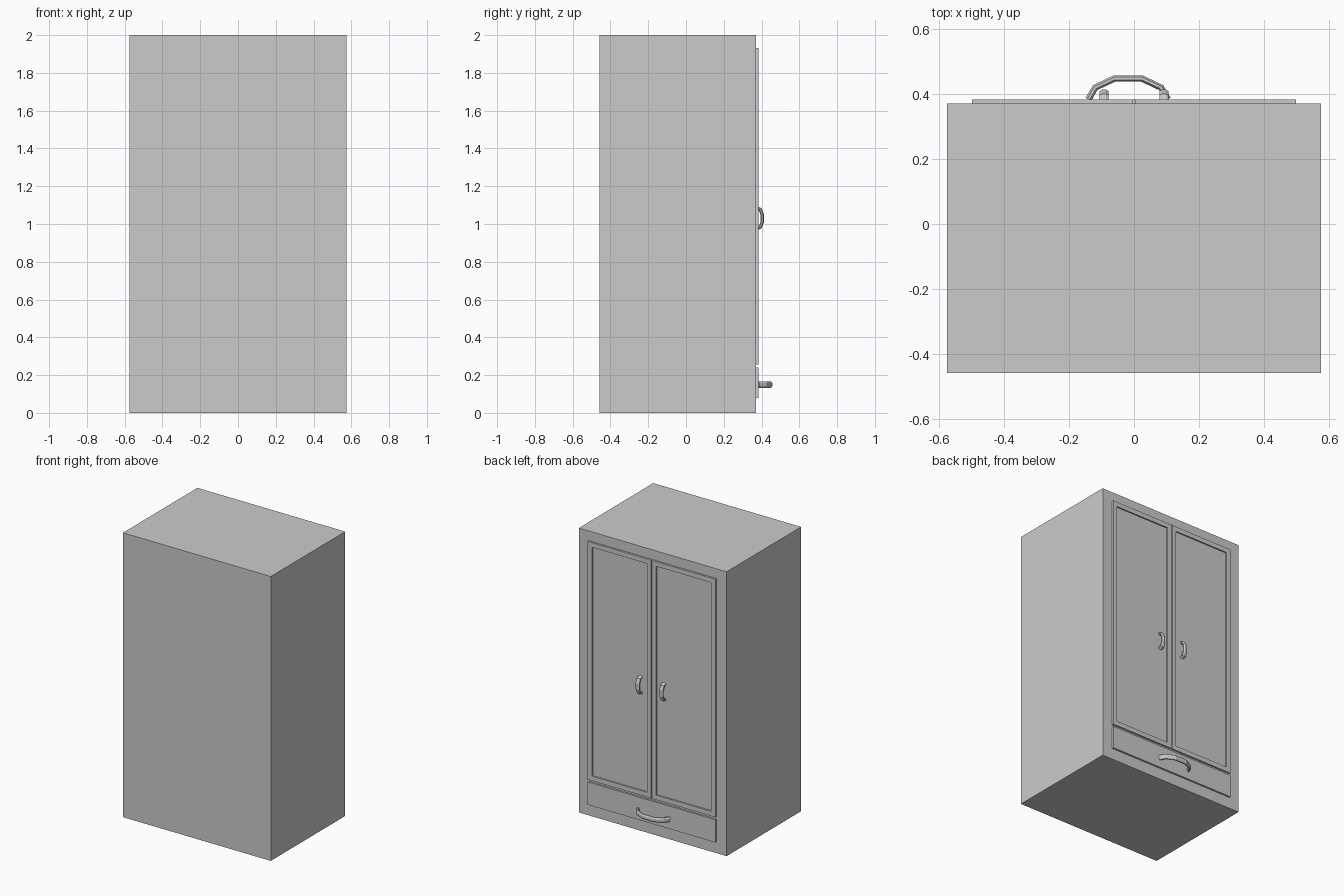
import bpy, bmesh, math
from mathutils import Vector

if "Cube" in bpy.data.objects:
    bpy.data.objects.remove(bpy.data.objects["Cube"])

FACE_Y = 0.37      # carcass face that carries the doors
FRONT_Y = 0.383    # outer surface of doors and drawer


def finish(name, bm, mirrored=False):
    bmesh.ops.recalc_face_normals(bm, faces=bm.faces[:])
    me = bpy.data.meshes.new(name)
    bm.to_mesh(me)
    bm.free()
    ob = bpy.data.objects.new(name, me)
    bpy.context.collection.objects.link(ob)
    if mirrored:
        ob.modifiers.new("Mirror", 'MIRROR').use_clip = False
    return ob


def box(lo, hi):
    bm = bmesh.new()
    bmesh.ops.create_cube(bm, size=1)
    for v in bm.verts:
        v.co = Vector([(a + b) / 2 + c * (b - a) for a, b, c in zip(lo, hi, v.co)])
    return bm


def handle(name, centre, along, half_path, half_width, half_thick, mirrored=False):
    """Bowed bar: an eight-sided oval section swept along a symmetric arc."""
    along, out = Vector(along), Vector((0, 1, 0))
    side = along.cross(out)
    path = [(-u, h) for u, h in half_path] + [(u, h) for u, h in reversed(half_path)]
    pts = [Vector(centre) + along * u + out * h for u, h in path]
    bm = bmesh.new()
    rings = []
    for i, p in enumerate(pts):
        d_in = (p - pts[max(i - 1, 0)]).normalized()
        d_out = (pts[min(i + 1, len(pts) - 1)] - p).normalized()
        tangent = (d_in + d_out).normalized()
        normal = side.cross(tangent).normalized()
        ring = []
        for k in range(8):
            a = math.tau * (k + 0.5) / 8
            ring.append(bm.verts.new(p + side * half_width * math.cos(a) * 1.08
                                     + normal * half_thick * math.sin(a) * 1.08))
        rings.append(ring)
    for r, s in zip(rings, rings[1:]):
        for k in range(8):
            bm.faces.new((r[k], r[(k + 1) % 8], s[(k + 1) % 8], s[k]))
    bm.faces.new(rings[0])
    bm.faces.new(rings[-1])
    return finish(name, bm, mirrored)


# Carcass
finish("wardrobe_body", box((-0.575, -0.457, 0), (0.575, FACE_Y, 2)))

# Pair of doors, each with a recessed panel
bm = box((0.003, FACE_Y, 0.257), (0.497, FRONT_Y, 1.932))
bm.normal_update()
panel = max(bm.faces, key=lambda f: f.normal.y)
bmesh.ops.inset_region(bm, faces=[panel], thickness=0.047)
rim = bmesh.ops.extrude_discrete_faces(bm, faces=[panel])["faces"][0]
for v in rim.verts:
    v.co.y -= 0.01
finish("doors", bm, mirrored=True)

# Drawer front
finish("drawer_front", box((-0.497, FACE_Y, 0.08), (0.497, FRONT_Y, 0.24)))

# Handles
handle("door_handles", (0.092, FRONT_Y - 0.01, 1.03), (0, 0, 1),
       [(0.056, 0), (0.047, 0.02), (0.02, 0.031)], 0.014, 0.009, mirrored=True)
handle("drawer_handle", (-0.018, FRONT_Y, 0.15), (1, 0, 0),
       [(0.122, 0), (0.101, 0.036), (0.042, 0.064)], 0.017, 0.01)
